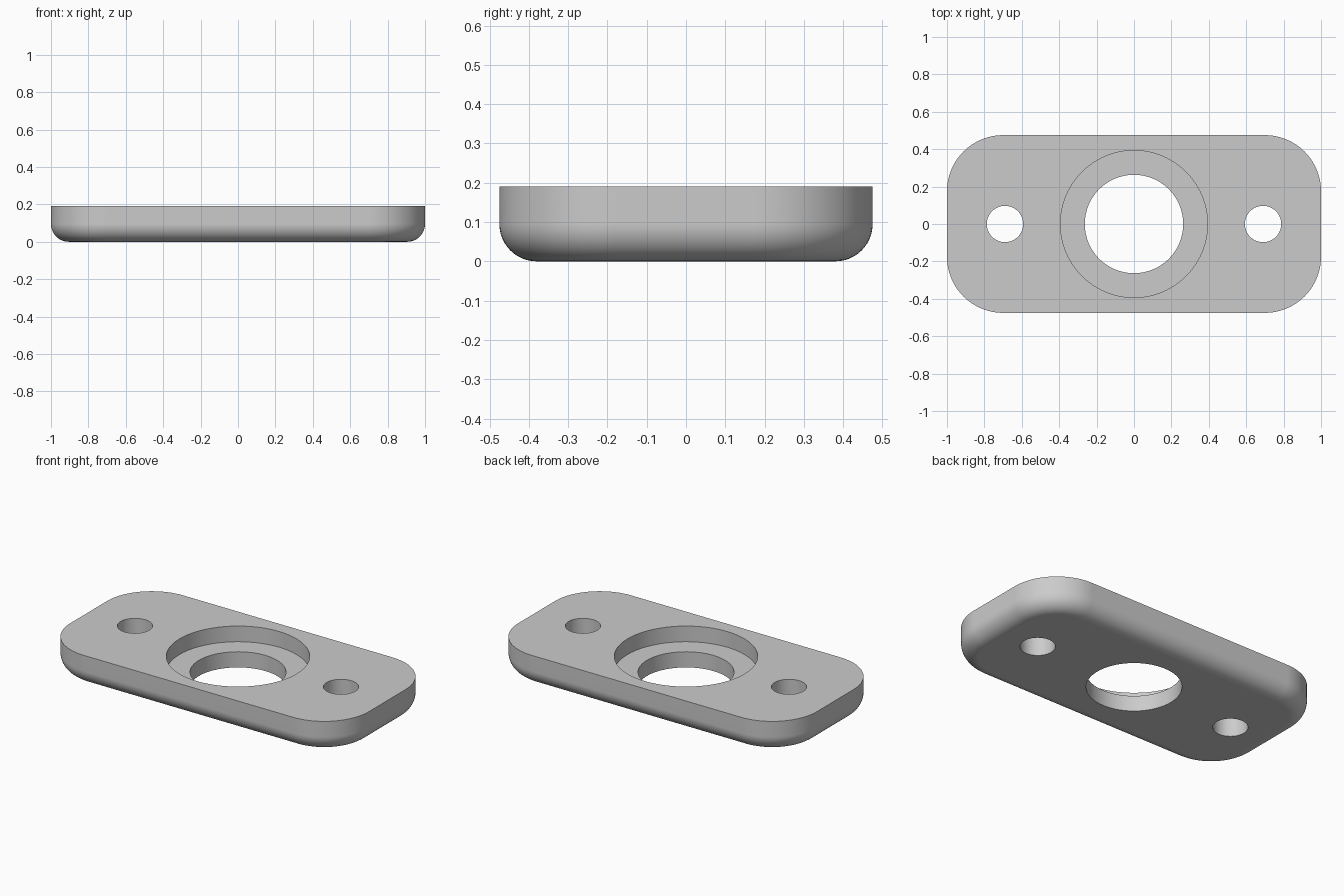
import bpy, bmesh
from math import sin, cos, pi

LENGTH, WIDTH, HEIGHT = 2.0, 0.95, 0.19
CORNER, FILLET = 0.3, 0.095
ARC_STEPS, FILLET_STEPS = 24, 12

cube = bpy.data.objects.get("Cube")
if cube:
    bpy.data.objects.remove(cube, do_unlink=True)

gray = bpy.data.materials.new("light gray")
gray.use_nodes = True
color = (0.6, 0.6, 0.6, 1)
gray.diffuse_color = color
gray.node_tree.nodes["Principled BSDF"].inputs["Base Color"].default_value = color


def outline(inset):
    """Rounded rectangle, shrunk by the inset."""
    radius = CORNER - inset
    points = []
    for corner, (sx, sy) in enumerate([(1, 1), (-1, 1), (-1, -1), (1, -1)]):
        for i in range(ARC_STEPS + 1):
            a = (corner + i / ARC_STEPS) * pi / 2
            points.append((sx * (LENGTH / 2 - CORNER) + radius * cos(a),
                           sy * (WIDTH / 2 - CORNER) + radius * sin(a)))
    return points


# Plate: stacked outlines, rounded along the bottom edge
levels = []
for i in range(FILLET_STEPS + 1):
    a = i / FILLET_STEPS * pi / 2
    levels.append((FILLET * (1 - sin(a)), FILLET * (1 - cos(a))))
levels.append((0, HEIGHT))

bm = bmesh.new()
rings = [[bm.verts.new((x, y, z)) for x, y in outline(inset)] for inset, z in levels]
for low, high in zip(rings, rings[1:]):
    for i in range(len(low)):
        j = (i + 1) % len(low)
        bm.faces.new((low[i], low[j], high[j], high[i]))
bm.faces.new(rings[0][::-1])
bm.faces.new(rings[-1])
mesh = bpy.data.meshes.new("flange_plate")
bm.to_mesh(mesh)
bm.free()
mesh.materials.append(gray)
plate = bpy.data.objects.new("flange_plate", mesh)
bpy.context.collection.objects.link(plate)


def drill(name, x, radius, bottom):
    """Cut a round hole from the top down to the given height."""
    top = HEIGHT + 0.1
    bpy.ops.mesh.primitive_cylinder_add(vertices=96, radius=radius, depth=top - bottom,
                                        location=(x, 0, (top + bottom) / 2))
    cutter = bpy.context.object
    cutter.name = name
    cutter.hide_render = True
    cutter.data.materials.append(gray)
    cut = plate.modifiers.new(name, 'BOOLEAN')
    cut.operation = 'DIFFERENCE'
    cut.solver = 'EXACT'
    cut.object = cutter
    bpy.ops.object.select_all(action='DESELECT')
    plate.select_set(True)
    bpy.context.view_layer.objects.active = plate
    bpy.ops.object.modifier_apply(modifier=cut.name)
    bpy.data.objects.remove(cutter, do_unlink=True)


# Counterbore, center hole and the two bolt holes
drill("counterbore", 0, 0.393, 0.095)
drill("center_hole", 0, 0.263, -0.1)
for side, x in (("left", 0.69), ("right", -0.69)):
    drill(side + "_bolt_hole", x, 0.097, -0.1)

# Smooth walls with crisp rims
bpy.ops.object.shade_smooth_by_angle(angle=pi / 6)
plate.modifiers.new("weighted_normals", 'WEIGHTED_NORMAL').keep_sharp = True
